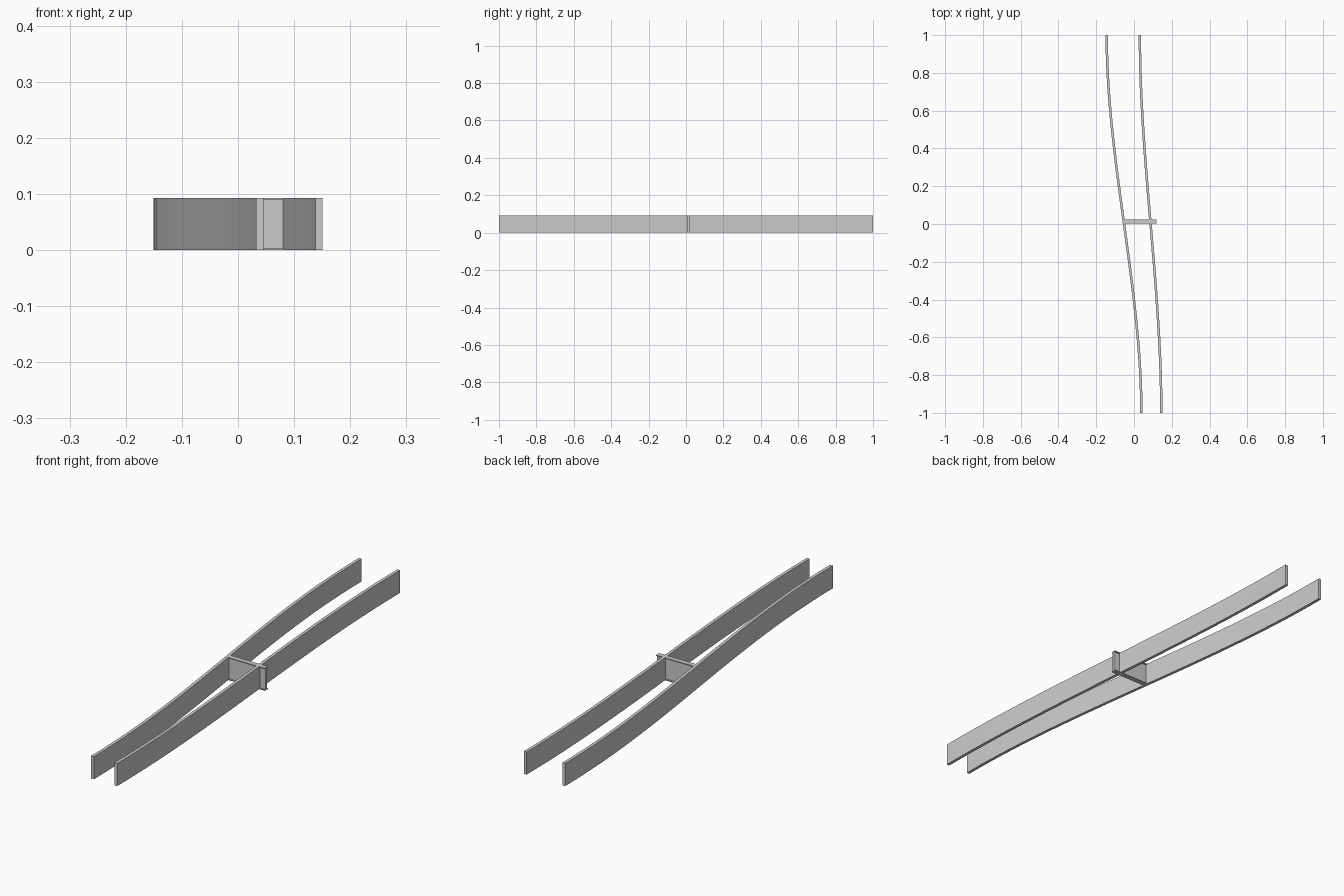
import bpy, bmesh

if "Cube" in bpy.data.objects:
    bpy.data.objects.remove(bpy.data.objects["Cube"])

HEIGHT = 0.093
RAIL_W = 0.013


def finish(name, bm, smooth=False):
    bmesh.ops.recalc_face_normals(bm, faces=bm.faces)
    mesh = bpy.data.meshes.new(name)
    bm.to_mesh(mesh)
    bm.free()
    obj = bpy.data.objects.new(name, mesh)
    bpy.context.collection.objects.link(obj)
    if smooth:
        bpy.ops.object.select_all(action='DESELECT')
        obj.select_set(True)
        bpy.context.view_layer.objects.active = obj
        bpy.ops.object.shade_smooth_by_angle(angle=0.5)
    return obj


def loft(bm, rings, cap_start, cap_end):
    rings = [[bm.verts.new(p) for p in ring] for ring in rings]
    n = len(rings[0])
    for a, b in zip(rings, rings[1:]):
        for i in range(n):
            j = (i + 1) % n
            bm.faces.new((a[i], a[j], b[j], b[i]))
    if cap_start:
        bm.faces.new(rings[0])
    if cap_end:
        bm.faces.new(rings[-1][::-1])


def rail(name, x_front, x_back, steps=10):
    # S-curved plank, made of three abutting lengths
    bm = bmesh.new()
    h = RAIL_W / 2
    for part in range(3):
        rings = []
        for k in range(steps + 1):
            t = (part + k / steps) / 3
            x = x_front + (x_back - x_front) * (3 * t * t - 2 * t ** 3)
            y = 2 * t - 1
            rings.append([(x - h, y, 0), (x + h, y, 0),
                          (x + h, y, HEIGHT), (x - h, y, HEIGHT)])
        loft(bm, rings, part == 0, part == 2)
    return finish(name, bm, smooth=True)


def cross_beam(name, x0, x1, y, flange=0.010, web=0.005, thick=0.004):
    # I-section beam, made of three abutting lengths
    half = [(web, thick), (flange, thick), (flange, 0), (-flange, 0),
            (-flange, thick), (-web, thick)]
    profile = half + [(-a, HEIGHT - b) for a, b in half]
    bm = bmesh.new()
    for part in range(3):
        xs = [x0 + (x1 - x0) * (part + k) / 3 for k in (0, 1)]
        rings = [[(x, y + a, b) for a, b in profile] for x in xs]
        loft(bm, rings, part == 0, part == 2)
    return finish(name, bm)


# Two long rails that spread apart toward the back
rail("left_rail", 0.039, -0.1445)
rail("right_rail", 0.1445, 0.031)

# Short beam tying the rails together, poking out on the right
cross_beam("cross_beam", -0.055, 0.12, 0.013)
